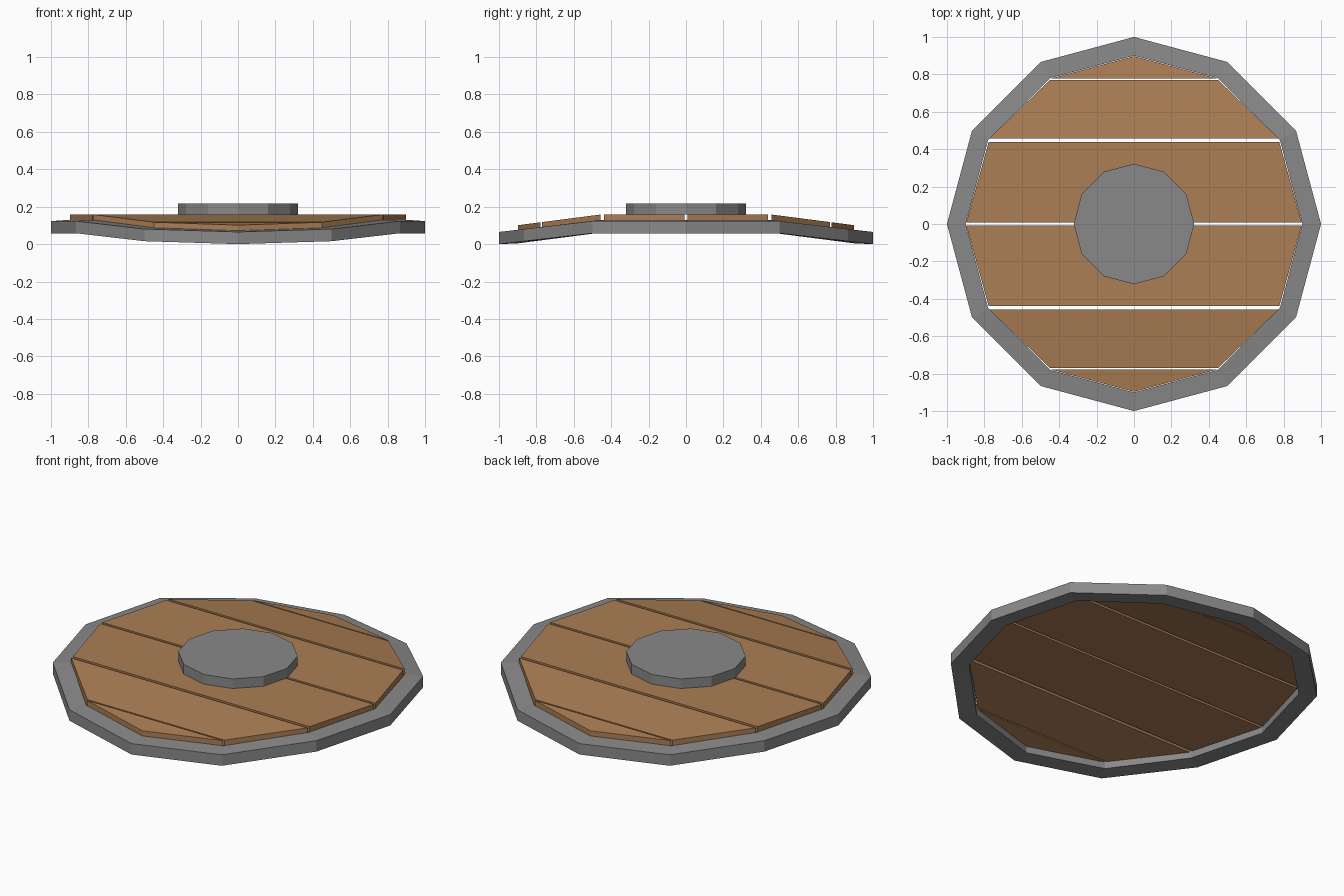
import bpy, bmesh, math

if "Cube" in bpy.data.objects:
    bpy.data.objects.remove(bpy.data.objects["Cube"])


def material(name, colour):
    m = bpy.data.materials.new(name)
    m.diffuse_color = (*colour, 1)
    m.use_nodes = True
    m.node_tree.nodes["Principled BSDF"].inputs["Base Color"].default_value = m.diffuse_color
    return m


wood = material("wood", (0.41, 0.21, 0.09))
iron = material("iron", (0.25, 0.25, 0.25))
BEND = 0.058         # drop from the flat middle to the front and back tips


def drop(u):
    """Height lost at relative depth u (0..1): flat to 0.5, then sloping."""
    return BEND * max(0.0, abs(u) - 0.5) / 0.5


def add_object(name, bm, mat):
    bmesh.ops.recalc_face_normals(bm, faces=bm.faces)
    me = bpy.data.meshes.new(name)
    bm.to_mesh(me)
    bm.free()
    ob = bpy.data.objects.new(name, me)
    bpy.context.collection.objects.link(ob)
    me.materials.append(mat)
    return ob


def prism(name, outline, z0, z1, mat):
    """Extrude an outline of (x, y, z offset) points between two heights."""
    bm = bmesh.new()
    lo = [bm.verts.new((x, y, z0 + z)) for x, y, z in outline]
    hi = [bm.verts.new((x, y, z1 + z)) for x, y, z in outline]
    n = len(outline)
    bm.faces.new(lo[::-1])
    bm.faces.new(hi)
    for i in range(n):
        j = (i + 1) % n
        bm.faces.new((lo[i], lo[j], hi[j], hi[i]))
    return add_object(name, bm, mat)


# Metal rim: a four-point section swept round twelve corners
section = [(1.0, 0.058), (1.0, 0.123), (0.9, 0.13), (0.9, 0.062)]
bm = bmesh.new()
rings = []
for k in range(12):
    c, s = math.cos(k * math.pi / 6), math.sin(k * math.pi / 6)
    rings.append([bm.verts.new((r * c, r * s, z - drop(s))) for r, z in section])
for k in range(12):
    a, b = rings[k], rings[(k + 1) % 12]
    for i in range(4):
        j = (i + 1) % 4
        bm.faces.new((a[i], b[i], b[j], a[j]))
add_object("rim", bm, iron)

# Planks: mirrored front and back, with narrow gaps between them
R = 0.9
rows = [("middle_plank", 0.008, 0.897, 0.439, 0.777),
        ("outer_plank", 0.457, 0.775, 0.770, 0.450),
        ("end_plank", 0.778, 0.445, 0.897, 0.0)]
for side, label in ((-1, "front"), (1, "back")):
    for name, ya, xa, yb, xb in rows:
        za, zb = -drop(ya / R), -drop(yb / R)
        pts = [(-xa, side * ya, za), (xa, side * ya, za)]
        pts += [(xb, side * yb, zb), (-xb, side * yb, zb)] if xb else [(0, side * yb, zb)]
        prism(f"{label}_{name}", pts, 0.099, 0.159, wood)

# Central boss
boss = [(0.322 * math.cos(k * math.pi / 6), 0.322 * math.sin(k * math.pi / 6), 0)
        for k in range(12)]
prism("boss", boss, 0.159, 0.216, iron)
